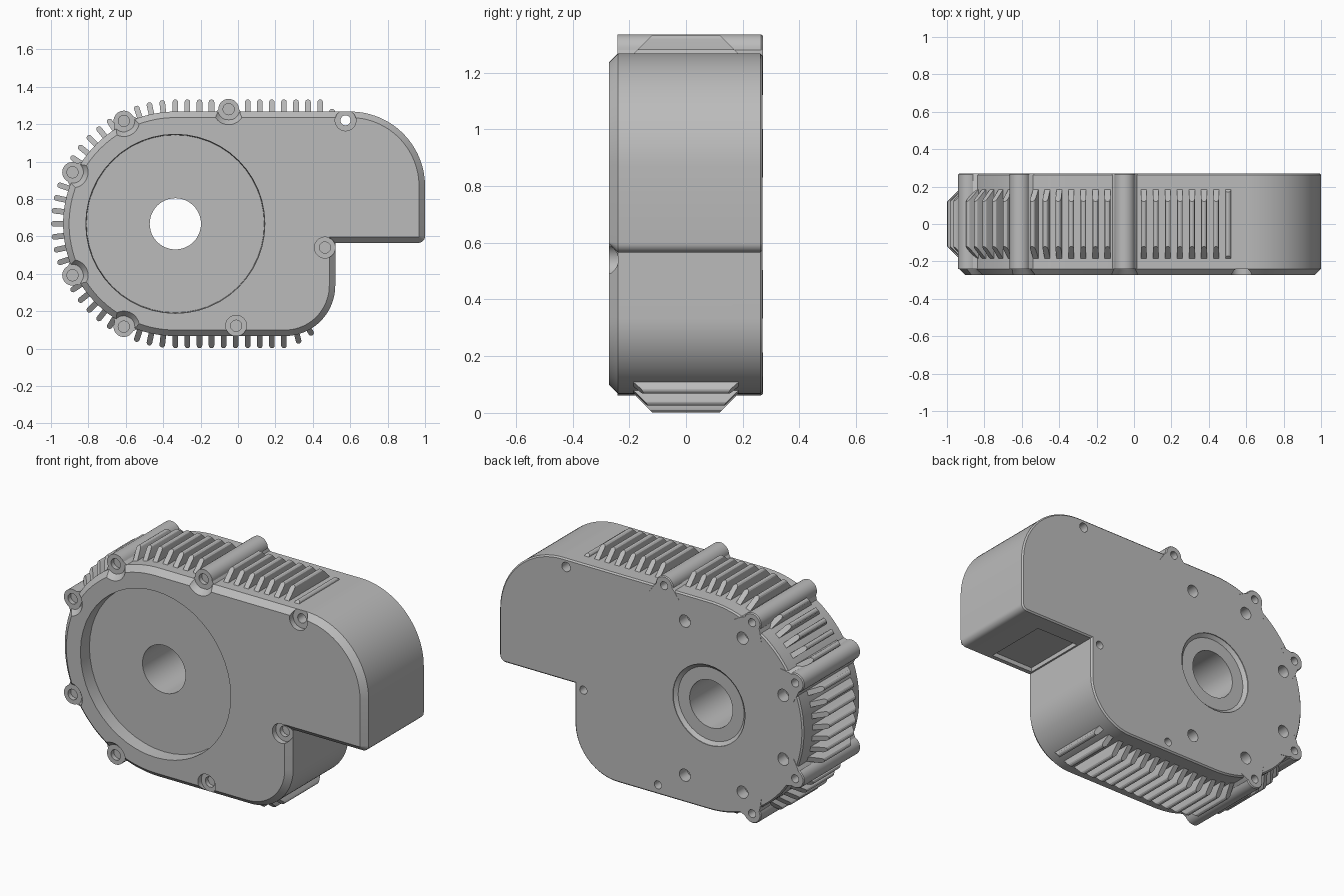
import bpy, bmesh
from math import sin, cos, radians

if "Cube" in bpy.data.objects:
    bpy.data.objects.remove(bpy.data.objects["Cube"])

grey = bpy.data.materials.new("cast_grey")
grey.use_nodes = True
grey.diffuse_color = (0.5, 0.5, 0.5, 1)
grey.node_tree.nodes["Principled BSDF"].inputs["Base Color"].default_value = (0.5, 0.5, 0.5, 1)

HUB = (-0.335, 0.667)      # centre of the round end
R = 0.6
TOP = HUB[1] + R
BOTTOM = HUB[1] - R
FOOT_R = 0.27
FOOT = (0.25, BOTTOM + FOOT_R)   # centre of the lower right corner
STEP = 0.0645              # fin spacing
STEP_ANGLE = 6.15
FIN_HALF = 0.185


def arc(c, r, a0, a1, n):
    angles = [radians(a0 + (a1 - a0) * i / n) for i in range(n + 1)]
    return [(c[0] + r * cos(a), c[1] + r * sin(a)) for a in angles]


def circle(c, r, n=32):
    return arc(c, r, 0, 360, n)[:-1]


def loft(bm, rings):
    """Solid through rings of (points in x and z, y)."""
    rows = [[bm.verts.new((x, y, z)) for x, z in pts] for pts, y in rings]
    n = len(rows[0])
    for a, b in zip(rows, rows[1:]):
        for i in range(n):
            bm.faces.new((a[i], a[(i + 1) % n], b[(i + 1) % n], b[i]))
    bm.faces.new(rows[0])
    bm.faces.new(rows[-1])


def prism(bm, pts, y0, y1):
    loft(bm, [(pts, y0), (pts, y1)])


def inset(pts, d):
    """Move a counter-clockwise outline inward by d with mitred corners."""
    out = []
    for i, (x, z) in enumerate(pts):
        px, pz = pts[i - 1]
        nx, nz = pts[(i + 1) % len(pts)]
        normals = []
        for ax, az in ((x - px, z - pz), (nx - x, nz - z)):
            length = (ax * ax + az * az) ** 0.5
            normals.append((-az / length, ax / length))
        (ux, uz), (vx, vz) = normals
        k = d / (1 + ux * vx + uz * vz)
        out.append((x + (ux + vx) * k, z + (uz + vz) * k))
    return out


def finish(name, bm):
    bmesh.ops.recalc_face_normals(bm, faces=bm.faces)
    mesh = bpy.data.meshes.new(name)
    bm.to_mesh(mesh)
    bm.free()
    mesh.materials.append(grey)
    ob = bpy.data.objects.new(name, mesh)
    bpy.context.collection.objects.link(ob)
    return ob


def cut(ob, cutter):
    mod = ob.modifiers.new(cutter.name, "BOOLEAN")
    mod.operation = "DIFFERENCE"
    mod.solver = "EXACT"
    mod.object = cutter
    bpy.context.view_layer.objects.active = ob
    bpy.ops.object.modifier_apply(modifier=mod.name)


def local(origin, angle, t, r):
    """Point at t sideways and r outward from a spot on the wall."""
    a = radians(angle)
    return (origin[0] + r * cos(a) - t * sin(a), origin[1] + r * sin(a) + t * cos(a))


# Housing body: rounded outline, wide front chamfer, small back bevel
outline = (arc(FOOT, FOOT_R, -90, 0, 20) + [(0.52, 0.565)]
           + arc((0.965, 0.6), 0.035, -90, 0, 5)
           + arc((0.6, TOP - 0.4), 0.4, 0, 90, 28)
           + arc(HUB, R, 90, 270, 64))
bm = bmesh.new()
loft(bm, [(inset(outline, 0.032), -0.272), (outline, -0.24),
          (outline, 0.262), (inset(outline, 0.008), 0.27)])
body = finish("housing_body", bm)

ring = [(arc(HUB, 0.615, a, a, 1)[0], a) for a in (116.6, 153.4, 206.6, 243.4)]
outer = ring + [((-0.05, TOP + 0.013), 90)]
inner = [(0.575, 1.22), (0.465, 0.54), (-0.01, 0.122)]

# Round cover recess, rear bearing seat, connector opening underneath, screw seats
bm = bmesh.new()
loft(bm, [(circle(HUB, 0.48, 48), -0.3), (circle(HUB, 0.475, 48), -0.195)])
loft(bm, [(circle(HUB, 0.21, 40), 0.25), (circle(HUB, 0.23, 40), 0.266),
          (circle(HUB, 0.23, 40), 0.3)])
prism(bm, [(0.53, 0.5), (0.8, 0.5), (0.8, 0.59), (0.53, 0.59)], -0.215, 0.16)
for c, a in outer:
    loft(bm, [(circle(c, 0.085), -0.274), (circle(c, 0.057), -0.239)])
for c in inner:
    prism(bm, circle(c, 0.056), -0.3, -0.24)
recesses = finish("recess_cutter", bm)


# Screw bosses: half round ribs on flared feet, running the full depth
def boss_outline(c, a, spread, drop, r):
    flare = [(-spread, -drop), (-spread * 0.4 - 0.028, -drop * 0.3)]
    pts = flare + [(r * cos(radians(b)), r * sin(radians(b))) for b in range(180, -1, -12)]
    pts += [(-t, h) for t, h in flare[::-1]]
    return [local(c, a, t, h) for t, h in pts]


bm = bmesh.new()
for c, a in outer:
    wide = boss_outline(c, a, 0.1, 0.055, 0.055)
    loft(bm, [(wide, -0.241), (wide, 0.265),
              (boss_outline(c, a, 0.095, 0.06, 0.05), 0.271)])
bosses = finish("screw_bosses", bm)

# Shaft bore, screw holes and rear mounting holes
bm = bmesh.new()
prism(bm, circle(HUB, 0.137, 48), -0.4, 0.4)
prism(bm, circle(inner[0], 0.027, 20), -0.4, 0.4)
for c in [c for c, a in outer] + inner[1:]:
    prism(bm, circle(c, 0.03, 20), -0.4, -0.215)
    prism(bm, circle(c, 0.023, 20), 0.2, 0.4)
for k in range(6):
    a = 67.5 + 45 * k
    prism(bm, circle(arc((HUB[0] - 0.03, HUB[1]), 0.48, a, a, 1)[0], 0.035, 24), 0.2, 0.4)
holes = finish("hole_cutter", bm)

for cutter in (recesses, holes):
    cut(body, cutter)
cut(bosses, holes)
for cutter in (recesses, holes):
    bpy.data.objects.remove(cutter)

# Cooling fins: rounded tips, ends sloping in at 45 degrees
bm = bmesh.new()


def fin(origin, angle, height=0.065):
    half = 0.015
    top = max(height - half, 0)
    section = [(half, -0.02), (half, 0)]
    section += [(half * cos(radians(b)), top + half * sin(radians(b))) for b in range(0, 181, 30)]
    section += [(-half, 0), (-half, -0.02)]
    ends = []
    for side in (-1, 1):
        row = []
        for t, r in section:
            x, z = local(origin, angle, t, r)
            row.append(bm.verts.new((x, side * (FIN_HALF - r), z)))
        ends.append(row)
        bm.faces.new(row)
    n = len(section)
    for i in range(n):
        j = (i + 1) % n
        bm.faces.new((ends[0][i], ends[0][j], ends[1][j], ends[1][i]))


angles = [90 + STEP_ANGLE * k for k in range(4)]
angles += [135 + STEP_ANGLE * k for k in range(-2, 3)]
angles += [180 + STEP_ANGLE * k for k in range(-3, 4)]
angles += [225 + STEP_ANGLE * k for k in range(-2, 3)]
angles += [270 - STEP_ANGLE * k for k in range(4)]
for a in angles:
    fin(arc(HUB, R, a, a, 1)[0], a)
for k in (1, 2, 3, 6, 7, 8, 9, 10, 11, 12):
    fin((HUB[0] + STEP * k, TOP), 90)
fin((HUB[0] + STEP * 13, TOP), 90, 0.015)
for k in range(1, 10):
    fin((HUB[0] + STEP * k, BOTTOM), 270)
for a, h in ((-76, 0.05), (-61, 0.035)):
    fin(arc(FOOT, FOOT_R, a, a, 1)[0], a, h)
fins = finish("cooling_fins", bm)

# Smooth curved walls, keep machined edges crisp
bpy.ops.object.select_all(action="DESELECT")
for ob in (body, bosses, fins):
    ob.select_set(True)
bpy.context.view_layer.objects.active = body
bpy.ops.object.shade_smooth_by_angle(angle=radians(28))
